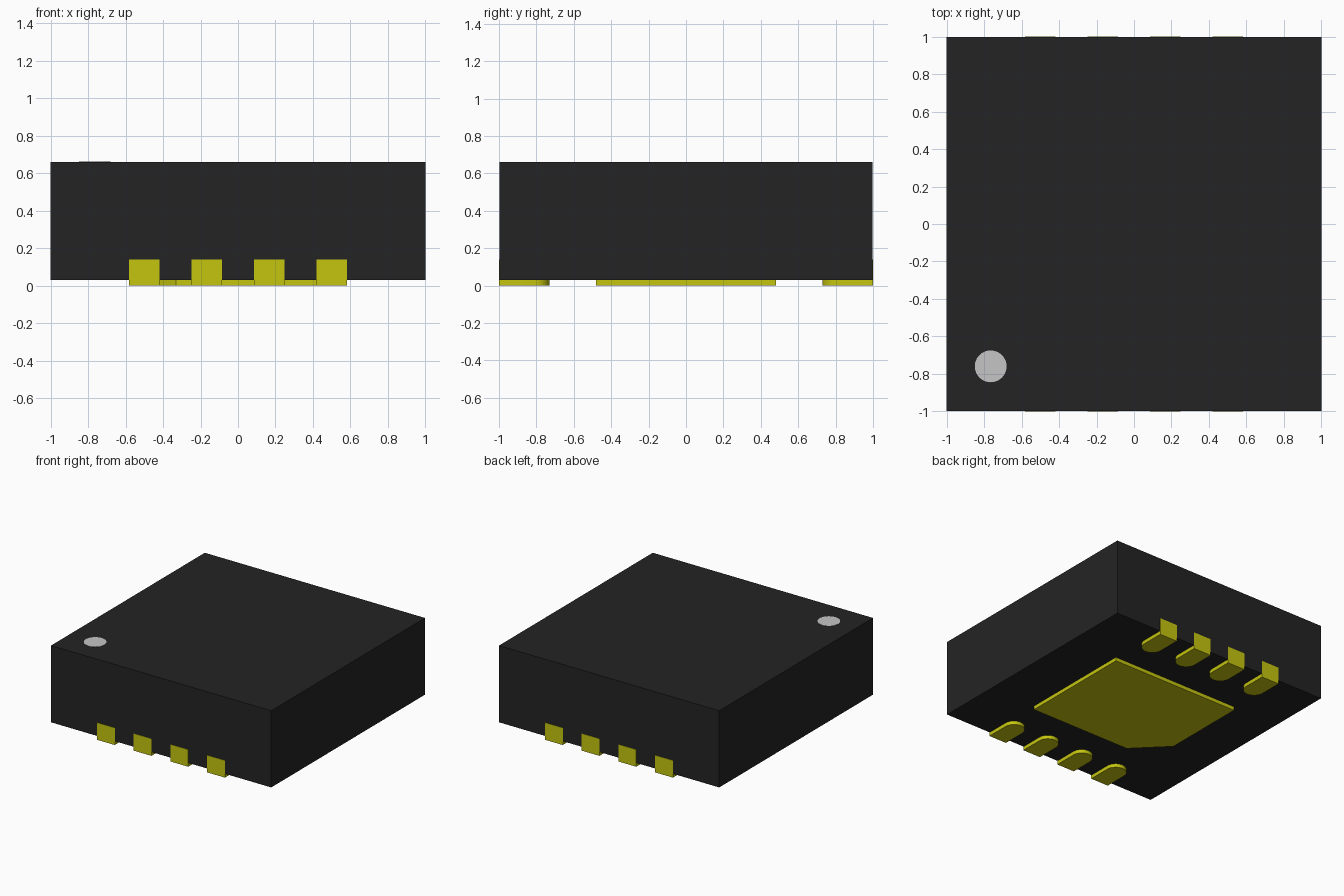
import bpy, bmesh, math

cube = bpy.data.objects.get("Cube")
if cube:
    bpy.data.objects.remove(cube, do_unlink=True)


def material(name, rgb):
    m = bpy.data.materials.new(name)
    m.use_nodes = True
    m.diffuse_color = (*rgb, 1)
    m.node_tree.nodes["Principled BSDF"].inputs["Base Color"].default_value = (*rgb, 1)
    return m


BLACK = material("black_plastic", (0.0175, 0.0175, 0.0175))
GOLD = material("yellow_metal", (0.56, 0.56, 0.005))
GREY = material("light_grey_mark", (0.56, 0.56, 0.56))


def add_prism(bm, outline, z0, z1):
    """Extrude a counter-clockwise outline from z0 up to z1."""
    base = bm.faces.new([bm.verts.new((x, y, z0)) for x, y in outline])
    top = bmesh.ops.extrude_face_region(bm, geom=[base])["geom"]
    bmesh.ops.translate(bm, vec=(0, 0, z1 - z0),
                        verts=[v for v in top if isinstance(v, bmesh.types.BMVert)])


def make(name, mat, *prisms):
    bm = bmesh.new()
    for prism in prisms:
        add_prism(bm, *prism)
    bmesh.ops.recalc_face_normals(bm, faces=bm.faces)
    mesh = bpy.data.meshes.new(name)
    bm.to_mesh(mesh)
    bm.free()
    mesh.materials.append(mat)
    obj = bpy.data.objects.new(name, mesh)
    bpy.context.collection.objects.link(obj)
    return obj


def rect(x0, x1, y0, y1):
    return [(x0, y0), (x1, y0), (x1, y1), (x0, y1)]


def arc(cx, cy, r, a0, a1, n):
    return [(cx + r * math.cos(math.radians(a0 + (a1 - a0) * i / n)),
             cy + r * math.sin(math.radians(a0 + (a1 - a0) * i / n))) for i in range(n + 1)]


BASE, TOP = 0.03, 0.66

# Package body, a hair shallower than the contacts
make("body", BLACK, (rect(-1, 1, -0.997, 0.997), BASE, TOP))

# Round mark in the front corner of the top face
make("corner_mark", GREY, (arc(-0.765, -0.76, 0.085, 0, 360, 40)[:-1], TOP - 0.003, TOP + 0.002))

# Central pad under the body with one chamfered corner
make("centre_pad", GOLD,
     ([(-0.33, -0.48), (0.58, -0.48), (0.58, 0.48), (-0.58, 0.48), (-0.58, -0.23)], 0, BASE))

# Four contacts on each side: round-ended foot plus upright tab
W = 0.081
for side, sy in (("front", 1), ("back", -1)):
    for i in range(4):
        x = -0.5 + i / 3
        foot = [(x - W, -1), (x + W, -1)] + arc(x, -0.73 - W, W, 0, 180, 16)
        tab = rect(x - W, x + W, -1, -0.98)
        flip = lambda pts: [(px, py * sy) for px, py in pts]
        contact = make(f"{side}_contact_{i + 1}", GOLD,
                       (flip(foot), 0, BASE), (flip(tab), BASE, 0.14))
        # Smooth the rounded end only
        contact.select_set(True)
        bpy.context.view_layer.objects.active = contact
        bpy.ops.object.shade_smooth_by_angle(angle=math.radians(30))
        contact.select_set(False)
